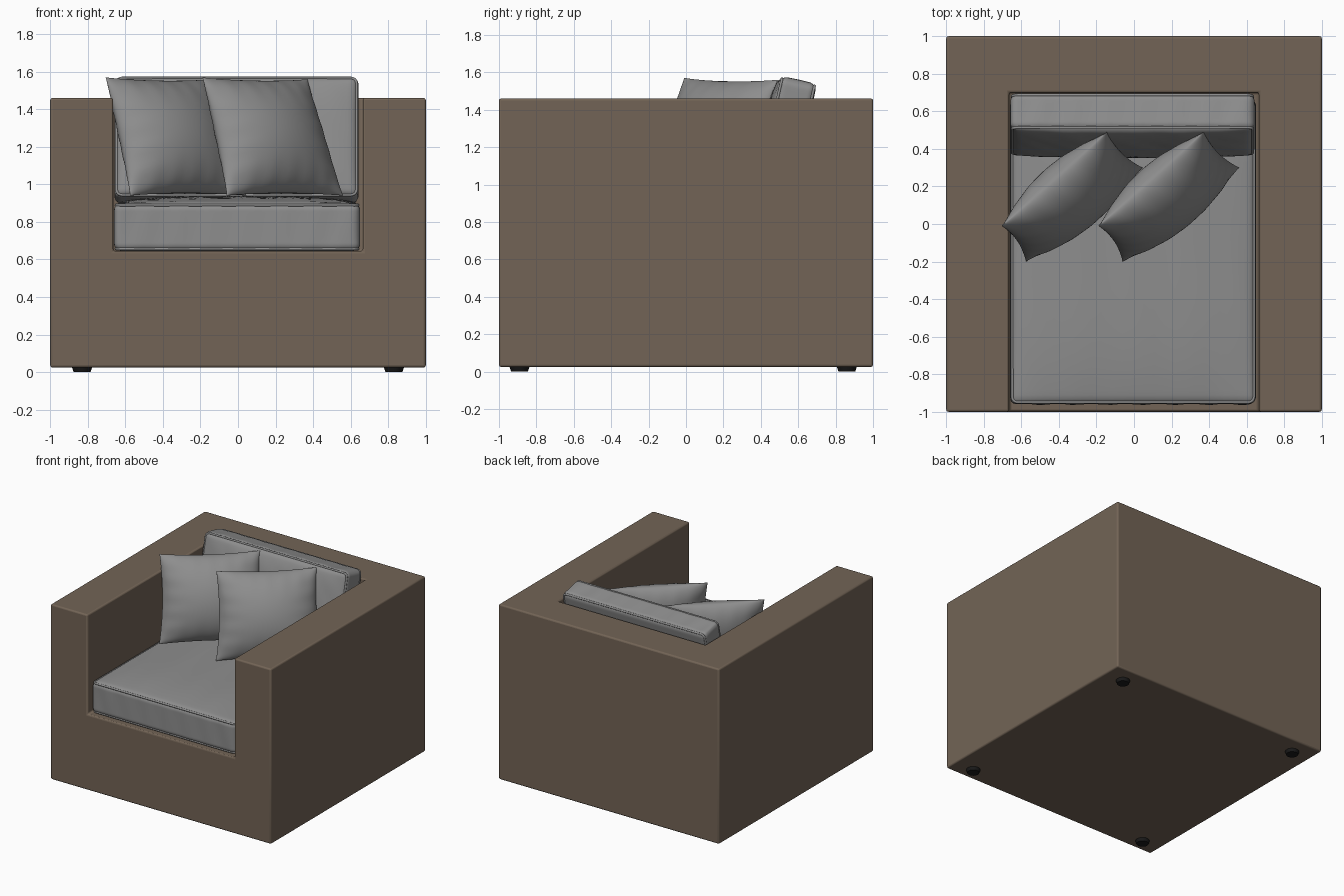
import bpy, bmesh, math
from mathutils import Vector, Matrix

if "Cube" in bpy.data.objects:
    bpy.data.objects.remove(bpy.data.objects["Cube"])


def material(name, rgb):
    m = bpy.data.materials.new(name)
    m.diffuse_color = (*rgb, 1)
    m.use_nodes = True
    m.node_tree.nodes["Principled BSDF"].inputs["Base Color"].default_value = m.diffuse_color
    return m


BROWN = material("brown upholstery", (0.17, 0.127, 0.092))
GREY = material("grey fabric", (0.27, 0.27, 0.27))
BLACK = material("black plastic", (0.01, 0.01, 0.01))


def finish(bm, name, mat, angle=40):
    bmesh.ops.remove_doubles(bm, verts=bm.verts, dist=1e-5)
    bmesh.ops.recalc_face_normals(bm, faces=bm.faces)
    me = bpy.data.meshes.new(name)
    bm.to_mesh(me)
    bm.free()
    ob = bpy.data.objects.new(name, me)
    bpy.context.collection.objects.link(ob)
    me.materials.append(mat)
    bpy.ops.object.select_all(action='DESELECT')
    ob.select_set(True)
    bpy.context.view_layer.objects.active = ob
    bpy.ops.object.shade_smooth_by_angle(angle=math.radians(angle))
    return ob


# Frame: a small block grid with the seat well left open, outer faces only
def frame():
    xs, ys, zs = (-1, -0.665, 0.665, 1), (-1, 0.70, 1), (0.025, 0.645, 1.46)
    solid = {(i, j, k) for i in range(3) for j in range(2) for k in range(2)} - {(1, 0, 1)}
    bm = bmesh.new()
    for cell in solid:
        for axis in range(3):
            for side in (0, 1):
                nb = list(cell)
                nb[axis] += 2 * side - 1
                if tuple(nb) in solid:
                    continue
                a, b = [n for n in range(3) if n != axis]
                quad = []
                for da, db in ((0, 0), (1, 0), (1, 1), (0, 1)):
                    c = list(cell)
                    c[axis] += side
                    c[a] += da
                    c[b] += db
                    quad.append(bm.verts.new((xs[c[0]], ys[c[1]], zs[c[2]])))
                bm.faces.new(quad)
    ob = finish(bm, "armchair_frame", BROWN)
    bev = ob.modifiers.new("soft edges", 'BEVEL')
    bev.width, bev.segments, bev.limit_method = 0.012, 3, 'ANGLE'


# Box cushion: rounded, crowned on its local top, with piping round the edges
def cushion(name, half, r, crown, matrix, wrinkle):
    n = 36
    h = Vector(half)
    t = [math.sin((2 * i / n - 1) * math.pi / 2) for i in range(n + 1)]
    bm = bmesh.new()
    for axis in range(3):
        for side in (-1, 1):
            grid = []
            for u in t:
                row = []
                for v in t:
                    q = [u, v]
                    q.insert(axis, side)
                    p = Vector([q[k] * h[k] for k in range(3)])
                    inner = Vector([max(r - h[k], min(h[k] - r, p[k])) for k in range(3)])
                    p = inner + (p - inner).normalized() * r
                    puff = (1 - q[0] ** 4) * (1 - q[1] ** 4)
                    if q[2] > 0:
                        p.z += crown * puff * q[2]
                    fold = math.sin(17 * q[0] + 5 * q[1]) * math.sin(4 * q[1] + 3 * q[0])
                    p.z += wrinkle * fold * puff * max(q[2], 0)
                    p.y += wrinkle * math.sin(23 * q[0]) * (1 - q[2] ** 2) * q[1]
                    row.append(bm.verts.new(matrix @ p))
                grid.append(row)
            for i in range(n):
                for j in range(n):
                    bm.faces.new((grid[i][j], grid[i + 1][j], grid[i + 1][j + 1], grid[i][j + 1]))
    finish(bm, name, GREY, 60)
    for side, label in ((1, "upper"), (-1, "lower")):
        cu = bpy.data.curves.new(name + "_piping", 'CURVE')
        cu.dimensions, cu.bevel_depth, cu.bevel_resolution = '3D', 0.008, 2
        sp = cu.splines.new('POLY')
        sp.points.add(23)
        k = r * 0.72
        for i in range(24):
            a = math.radians((i // 6) * 90 + (i % 6) * 18)
            sx, sy = ((1, 1), (-1, 1), (-1, -1), (1, -1))[i // 6]
            p = Vector((sx * (h.x - r) + k * math.cos(a), sy * (h.y - r) + k * math.sin(a),
                        side * (h.z - r + k)))
            sp.points[i].co = (*(matrix @ p), 1)
        sp.use_cyclic_u = True
        cu.materials.append(GREY)
        ob = bpy.data.objects.new(f"{name}_{label}_piping", cu)
        bpy.context.collection.objects.link(ob)
        bpy.ops.object.select_all(action='DESELECT')
        ob.select_set(True)
        bpy.context.view_layer.objects.active = ob
        bpy.ops.object.convert(target='MESH')


# Throw pillow: two bulged sheets meeting in a seam, pinched to pointed corners
def pillow(name, shift):
    bl, br = Vector((-0.06, -0.20, 0.94)), Vector((0.56, 0.30, 0.94))
    tl, tr = Vector((-0.19, -0.01, 1.57)), Vector((0.37, 0.49, 1.56))
    normal = (br - bl).cross(tl - bl).normalized()
    n = 40
    t = [math.sin((2 * i / n - 1) * math.pi / 2) for i in range(n + 1)]
    bm = bmesh.new()
    for side in (1, -1):
        grid = []
        for u in t:
            row = []
            for v in t:
                a = (u * (1 - 0.06 * (1 - v * v)) + 1) / 2
                b = (v * (1 - 0.05 * (1 - u * u)) + 1) / 2
                p = bl.lerp(br, a).lerp(tl.lerp(tr, a), b)
                swell = max(0, (1 - u * u) * (1 - v * v)) ** 0.6
                folds = 0.05 * (math.sin(19 * u + 2) * v ** 4 + math.sin(17 * v) * u ** 4)
                p += normal * side * 0.17 * swell * (1 + folds)
                row.append(bm.verts.new(p + Vector((shift, 0, 0))))
            grid.append(row)
        for i in range(n):
            for j in range(n):
                bm.faces.new((grid[i][j], grid[i + 1][j], grid[i + 1][j + 1], grid[i][j + 1]))
    finish(bm, name, GREY, 60)


frame()

# Round feet
for x in (-0.83, 0.83):
    for y in (-0.89, 0.86):
        bm = bmesh.new()
        bmesh.ops.create_cone(bm, cap_ends=True, segments=24, radius1=0.045, radius2=0.055,
                              depth=0.03, matrix=Matrix.Translation((x, y, 0.015)))
        finish(bm, "foot", BLACK)

# Seat and back cushions
cushion("seat_cushion", (0.655, 0.815, 0.128), 0.04, 0.035,
        Matrix.Translation((-0.005, -0.145, 0.773)), 0.004)
cushion("back_cushion", (0.65, 0.33, 0.10), 0.04, 0.04,
        Matrix.Translation((-0.008, 0.53, 1.235)) @ Matrix.Rotation(math.radians(77.3), 4, 'X'), 0.004)

# Throw pillows
pillow("right_pillow", 0)
pillow("left_pillow", -0.515)
